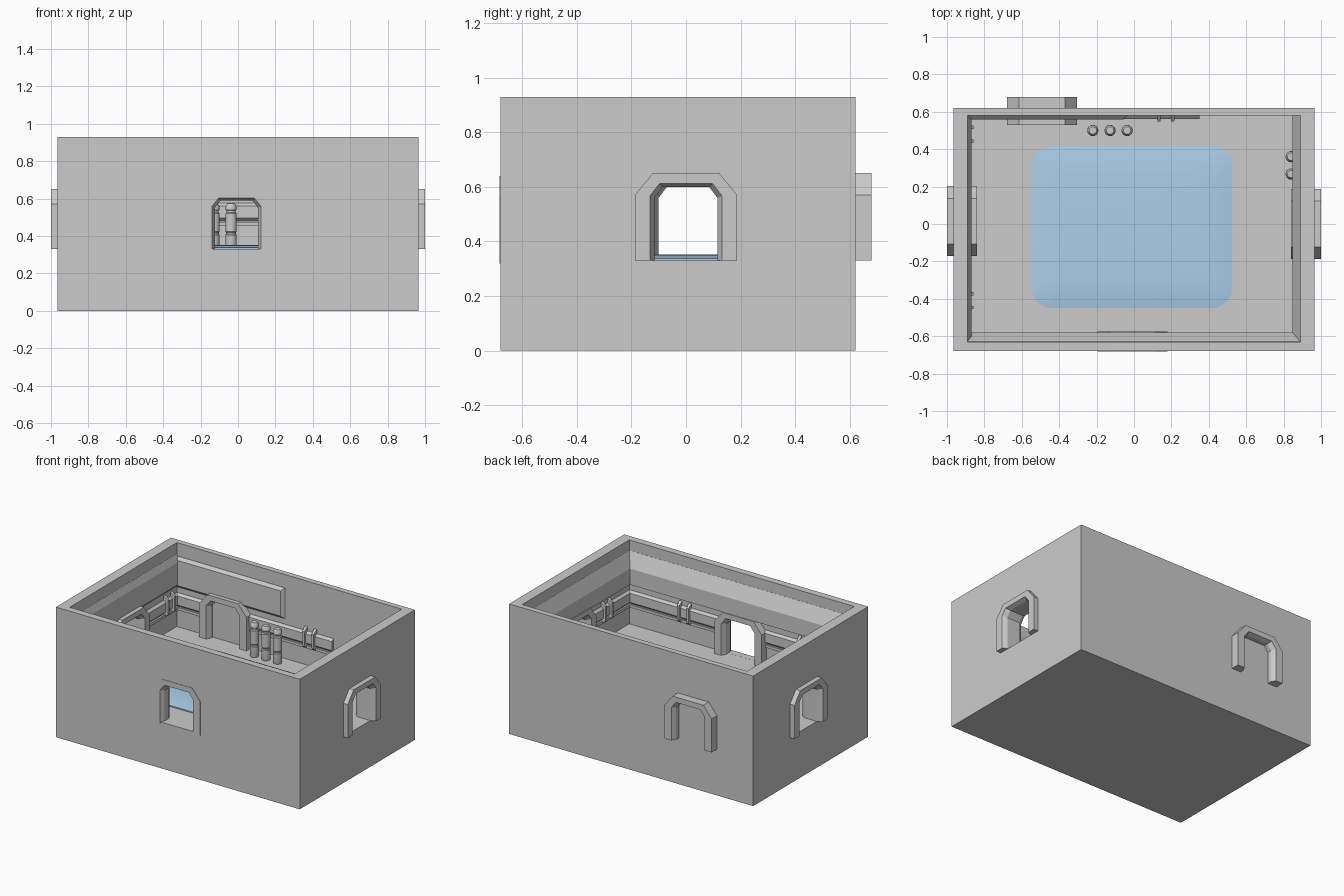
import bpy, bmesh, math
from mathutils import Vector

if "Cube" in bpy.data.objects:
    bpy.data.objects.remove(bpy.data.objects["Cube"])


def make(name, bm, smooth=False, color=None):
    bmesh.ops.recalc_face_normals(bm, faces=bm.faces)
    me = bpy.data.meshes.new(name)
    bm.to_mesh(me)
    bm.free()
    ob = bpy.data.objects.new(name, me)
    bpy.context.collection.objects.link(ob)
    if smooth:
        bpy.ops.object.select_all(action='DESELECT')
        ob.select_set(True)
        bpy.context.view_layer.objects.active = ob
        bpy.ops.object.shade_smooth_by_angle(angle=math.radians(35))
    if color:
        mat = bpy.data.materials.new(name)
        mat.diffuse_color = color
        mat.use_nodes = True
        mat.node_tree.nodes["Principled BSDF"].inputs["Base Color"].default_value = mat.diffuse_color
        me.materials.append(mat)
    return ob


def loft(name, rings, smooth=False, color=None, closed=False):
    """Skin a list of equal-length loops; cap the ends unless the loft closes on itself."""
    bm = bmesh.new()
    vs = [[bm.verts.new(p) for p in r] for r in rings]
    n = len(rings[0])
    pairs = list(zip(vs, vs[1:])) + ([(vs[-1], vs[0])] if closed else [])
    for a, b in pairs:
        for i in range(n):
            j = (i + 1) % n
            bm.faces.new((a[i], a[j], b[j], b[i]))
    if not closed:
        bm.faces.new(vs[0])
        bm.faces.new(vs[-1])
    return make(name, bm, smooth, color)


def rect(x0, x1, y0, y1, z):
    return [(x0, y0, z), (x1, y0, z), (x1, y1, z), (x0, y1, z)]


FLOOR = 0.33
X, Y0, Y1 = 0.89, -0.63, 0.58          # inner wall faces

# room shell: outer box, open top, thick floor
shell = loft("room_shell", [rect(-.965, .965, -.68, .62, 0), rect(-.965, .965, -.68, .62, .93),
                            rect(-X, X, Y0, Y1, .93), rect(-X, X, Y0, Y1, FLOOR)])

# wall-local coordinates: u along the wall, d out from the inner face
WALL = {
    "front": lambda u, d, z: (u, Y0 + d, z),
    "back": lambda u, d, z: (u, Y1 - d, z),
    "left": lambda u, d, z: (-X + d, u, z),
    "right": lambda u, d, z: (X - d, u, z),
}


def panel(name, wall, u0, u1, z0, z1, d, end=0, top=0, bottom=0):
    """Raised wall plate with bevelled top, bottom and ends."""
    P = WALL[wall]
    def ring(a, b, c, e, depth):
        return [P(a, depth, c), P(b, depth, c), P(b, depth, e), P(a, depth, e)]
    loft(name, [ring(u0, u1, z0, z1, -.005),
                ring(u0, u1, z0, z1, .001),
                ring(u0 + end, u1 - end, z0 + bottom, z1 - top, d)])


# doorways: wall, centre, outer depth, inner depth, base height, whether it is open
DOORS = [("front", -.008, -.053, .055, .32, True),
         ("right", 0.0, -.11, .05, .33, True),
         ("left", .015, -.11, .05, .33, True),
         ("back", -.492, -.10, .05, .33, False)]


def arch(P, c, d, hw, top, cx, cz, base):
    return [P(c + s, d, base + z) for s, z in
            [(-hw, 0), (-hw, top - cz), (-hw + cx, top), (hw - cx, top), (hw, top - cz), (hw, 0)]]


for wall, c, d0, d1, base, is_open in DOORS:
    P = WALL[wall]
    # frame: chamfered arch whose inner face tapers to a waist
    mid = (d0 + d1) / 2
    rings = [arch(P, c, d0, .187, .32, .065, .08, base),
             arch(P, c, d0, .132, .282, .035, .045, base),
             arch(P, c, d0 + .03, .115, .27, .03, .04, base),
             arch(P, c, d1 - .03, .115, .27, .03, .04, base),
             arch(P, c, d1, .132, .282, .035, .045, base),
             arch(P, c, d1, .187, .32, .065, .08, base)]
    bm = bmesh.new()
    vs = [[bm.verts.new(p) for p in r] for r in rings]
    for k in range(len(vs)):
        a, b = vs[k], vs[(k + 1) % len(vs)]
        for i in range(5):
            bm.faces.new((a[i], a[i + 1], b[i + 1], b[i]))
    for i in (0, 5):
        bm.faces.new([r[i] for r in vs])
    make(wall + "_door_frame", bm)
    # opening cut through the wall
    if is_open:
        cut = loft("door_cutter", [arch(P, c, d, .15, base + .285 - FLOOR, .045, .055, FLOOR + .0005)
                                   for d in (-.2, .1)])
        cut.hide_render = True
        mod = shell.modifiers.new("opening", 'BOOLEAN')
        mod.operation, mod.object, mod.solver = 'DIFFERENCE', cut, 'EXACT'
        bpy.context.view_layer.objects.active = shell
        bpy.ops.object.modifier_apply(modifier=mod.name)
        bpy.data.objects.remove(cut)

# upper cornices and panels
panel("front_cornice", "front", -X, X, .62, .855, .05, 0, .10, .02)
panel("right_cornice", "right", Y0, Y1, .62, .855, .042, 0, .10, .02)
panel("left_cornice", "left", Y0, Y1, .62, .85, .02, 0, .05, .02)
panel("back_panel", "back", -X, -.035, .615, .835, .02, .02, .02, .02)

# cable trays, interrupted by the doorways, with a thin rail beneath
SPAN = {"front": (-X, X), "back": (-X, .35), "left": (Y0, Y1), "right": (Y0, Y1)}
for wall, c, *_ in DOORS:
    u0, u1 = SPAN[wall]
    for tag, a, b in (("a", u0, c - .17), ("b", c + .17, u1)):
        panel(f"{wall}_tray_{tag}", wall, a, b, .48, .575, .018, 0, .015, .015)
        panel(f"{wall}_rail_{tag}", wall, a, b, .455, .475, .012)

# clamp pairs around the trays
for wall, u in (("back", .17), ("left", .48), ("left", -.41), ("right", -.36),
                ("right", .48), ("front", .445), ("front", -.5)):
    for s in (-.037, .037):
        panel(f"{wall}_clamp", wall, u + s - .011, u + s + .011, .45, .605, .032, .003, .025, .025)

# standing canisters
PROFILE = [(.027, 0), (.03, .01), (.03, .075), (.026, .08), (.026, .088), (.03, .093),
           (.03, .19), (.024, .195), (.024, .205), (.029, .21), (.029, .23), (.02, .243)]
for x, y in ((-.22, .5), (-.128, .5), (-.037, .5), (.84, .36), (.84, .267)):
    loft("canister", [[(x + r * math.cos(i * math.tau / 16), y + r * math.sin(i * math.tau / 16), FLOOR + z)
                       for i in range(16)] for r, z in PROFILE], smooth=True)


# blue floor pad: rounded, slightly crowned plate
def rounded(inset, z, r=.11):
    pts = []
    for k, (sx, sy) in enumerate(((1, 1), (-1, 1), (-1, -1), (1, -1))):
        for i in range(6):
            a = math.pi / 2 * (k + i / 5)
            pts.append((-.013 + sx * (.538 - inset - r) + r * math.cos(a),
                        -.018 + sy * (.432 - inset - r) + r * math.sin(a), z))
    return pts


loft("floor_pad", [rounded(0, FLOOR - .005), rounded(0, FLOOR + .008),
                   rounded(.06, FLOOR + .018, .09), rounded(.15, FLOOR + .022, .07)],
     smooth=True, color=(.40, .62, .82, 1))
